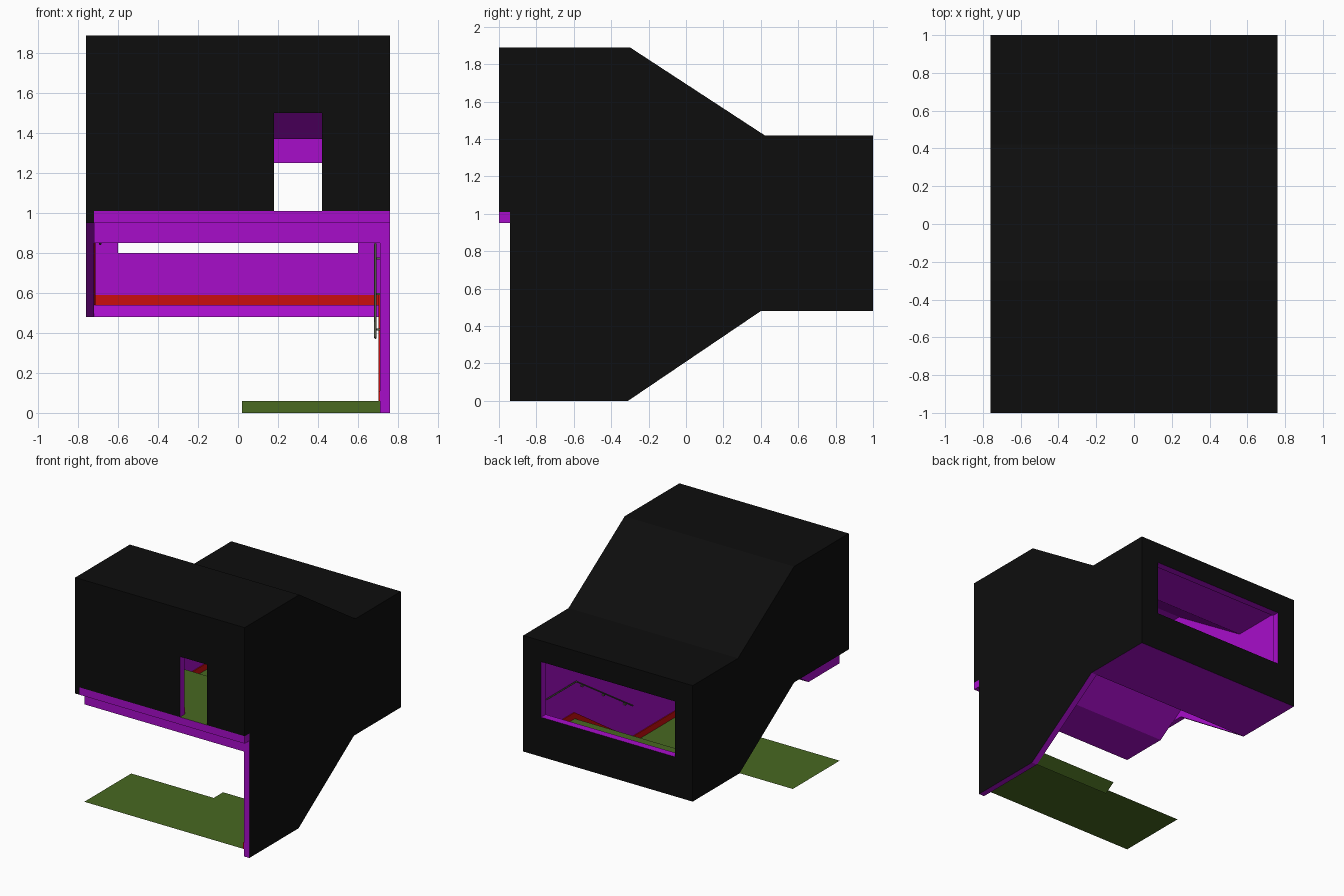
import bpy
import bmesh

if "Cube" in bpy.data.objects:
    bpy.data.objects.remove(bpy.data.objects["Cube"])


def material(name, rgb):
    m = bpy.data.materials.new(name)
    m.use_nodes = True
    m.diffuse_color = (*rgb, 1)
    m.node_tree.nodes["Principled BSDF"].inputs["Base Color"].default_value = (*rgb, 1)
    return m


BLACK = material("outer black", (0.004, 0.004, 0.004))
PURPLE = material("inner purple", (0.39, 0.004, 0.59))
GREEN = material("floor green", (0.065, 0.14, 0.015))
RED = material("skirting red", (0.6, 0.004, 0.004))
STEEL = material("rail olive grey", (0.11, 0.12, 0.08))

XL, XR, OUT = -0.72, 0.71, 0.76


def prism(name, profile, x0, x1, mats, rule=None):
    """Extrude a (y, z) profile from x0 to x1; rule picks the material slot."""
    bm = bmesh.new()
    face = bm.faces.new([bm.verts.new((x0, y, z)) for y, z in profile])
    new = bmesh.ops.extrude_face_region(bm, geom=[face])["geom"]
    bmesh.ops.translate(bm, vec=(x1 - x0, 0, 0),
                        verts=[v for v in new if isinstance(v, bmesh.types.BMVert)])
    bmesh.ops.recalc_face_normals(bm, faces=bm.faces[:])
    bm.normal_update()
    if rule:
        for f in bm.faces:
            f.material_index = rule(f.normal, f.calc_center_median())
    return finish(name, bm, mats)


def finish(name, bm, mats):
    me = bpy.data.meshes.new(name)
    bm.to_mesh(me)
    bm.free()
    for m in mats:
        me.materials.append(m)
    ob = bpy.data.objects.new(name, me)
    bpy.context.collection.objects.link(ob)
    return ob


def box(name, x, y, z, mats, rule=None):
    prof = [(y[0], z[0]), (y[1], z[0]), (y[1], z[1]), (y[0], z[1])]
    return prism(name, prof, x[0], x[1], mats, rule)


def sheet(name, pts, mat):
    bm = bmesh.new()
    bm.faces.new([bm.verts.new(p) for p in pts])
    return finish(name, bm, [mat])


def shell(n, c):
    """Outside faces black, everything else purple."""
    outside = abs(c.x) > 0.755 or abs(c.y) > 0.995 or (n.z > 0.5 and c.z > 1.4)
    return 0 if outside else 1


def floor_top(n, c):
    return 1 if n.z > 0.9 else 0


SHELL = [BLACK, PURPLE]
FLOOR = [PURPLE, GREEN]

# Side walls: shared roofline, different lower edges
roofline = [(1, 0.48), (1, 1.42), (0.42, 1.42), (-0.3, 1.89), (-1, 1.89)]
prism("wall_upper_stair_side", [(-1, 0.95), (-0.3, 0.95), (0.4, 0.48)] + roofline,
      -OUT, XL, SHELL, shell)
prism("wall_lower_stair_side",
      [(-0.94, 0), (-0.31, 0), (0.4, 0.48)] + roofline + [(-1, 1.01), (-0.94, 1.01)],
      XR, OUT, SHELL, shell)

# Sloped roof
prism("roof", [(-1, 1.89), (-0.3, 1.89), (0.42, 1.42), (1, 1.42),
               (1, 1.37), (0.4, 1.37), (-0.32, 1.84), (-1, 1.84)],
      XL, XR, SHELL, shell)

# Front wall around the doorway
FRONT = (-1, -0.94)
box("front_wall_wide", (XL, 0.18), FRONT, (1.01, 1.84), SHELL, shell)
box("front_wall_narrow", (0.42, XR), FRONT, (1.01, 1.84), SHELL, shell)
box("door_header", (0.18, 0.42), FRONT, (1.5, 1.84), SHELL, shell)

# Back wall around the wide window
BACK = (0.94, 1)
box("back_wall_base", (XL, XR), BACK, (0.48, 0.8), SHELL, shell)
box("back_wall_header", (XL, XR), BACK, (1.25, 1.37), SHELL, shell)
box("back_wall_pier_a", (XL, -0.6), BACK, (0.8, 1.25), SHELL, shell)
box("back_wall_pier_b", (0.6, XR), BACK, (0.8, 1.25), SHELL, shell)

# Floors
prism("upper_floor", [(-0.94, 0.85), (-0.54, 0.85), (-0.3, 1.01), (-0.94, 1.01)],
      XL, XR, FLOOR, floor_top)
box("door_sill", (XL, OUT), FRONT, (0.95, 1.01), FLOOR, floor_top)
prism("landing_floor", [(0.4, 0.48), (0.94, 0.48), (0.94, 0.54), (0.42, 0.54)],
      XL, XR, FLOOR, floor_top)
sheet("lower_floor", [(XL, -0.94, 0.06), (XR, -0.94, 0.06), (XR, -0.22, 0.06),
                      (0.02, -0.22, 0.06), (0.02, -0.34, 0.06), (XL, -0.34, 0.06)], GREEN)
sheet("lower_floor_edge", [(0.02, -0.22, 0.06), (XR, -0.22, 0.06),
                           (XR, -0.31, 0), (0.02, -0.31, 0)], GREEN)


# Skirting boards
def skirting(name, path, x0, x1):
    top = [(y, z + 0.05) for y, z in reversed(path)]
    prism(name, path + top, x0, x1, [RED])


skirting("skirting_up", [(0.94, 0.54), (0.42, 0.54), (-0.3, 1.01), (-0.94, 1.01)],
         XL, XL + 0.007)
skirting("skirting_down", [(0.94, 0.54), (0.42, 0.54), (-0.3, 0.06), (-0.94, 0.06)],
         XR - 0.007, XR)
skirting("skirting_upper_room", [(-0.3, 1.01), (-0.94, 1.01)], XR - 0.007, XR)
box("skirting_back", (XL, XR), (0.933, 0.94), (0.54, 0.59), [RED])
box("skirting_front_wide", (XL, 0.18), (-0.94, -0.933), (1.01, 1.06), [RED])
box("skirting_front_narrow", (0.42, XR), (-0.94, -0.933), (1.01, 1.06), [RED])


# Handrails with wall brackets
def handrail(name, x, wall, end_z):
    cu = bpy.data.curves.new(name, "CURVE")
    cu.dimensions = "3D"
    cu.bevel_depth = 0.006
    cu.bevel_resolution = 1
    cu.use_fill_caps = True
    pts = [(0.8, 0.845), (0.42, 0.845), (-0.3, end_z)]
    sp = cu.splines.new("POLY")
    sp.points.add(len(pts) - 1)
    for p, (y, z) in zip(sp.points, pts):
        p.co = (x, y, z, 1)
    cu.materials.append(STEEL)
    bpy.context.collection.objects.link(bpy.data.objects.new(name, cu))
    for i, t in enumerate((0.12, 0.5, 0.88)):
        y = 0.42 - 0.72 * t
        z = 0.845 + (end_z - 0.845) * t - 0.015
        box(f"{name}_bracket_{i}", sorted((x, wall)), (y - 0.005, y + 0.005),
            (z - 0.005, z + 0.005), [STEEL])


handrail("handrail_up", XL + 0.03, XL, 1.32)
handrail("handrail_down", XR - 0.022, XR, 0.375)
